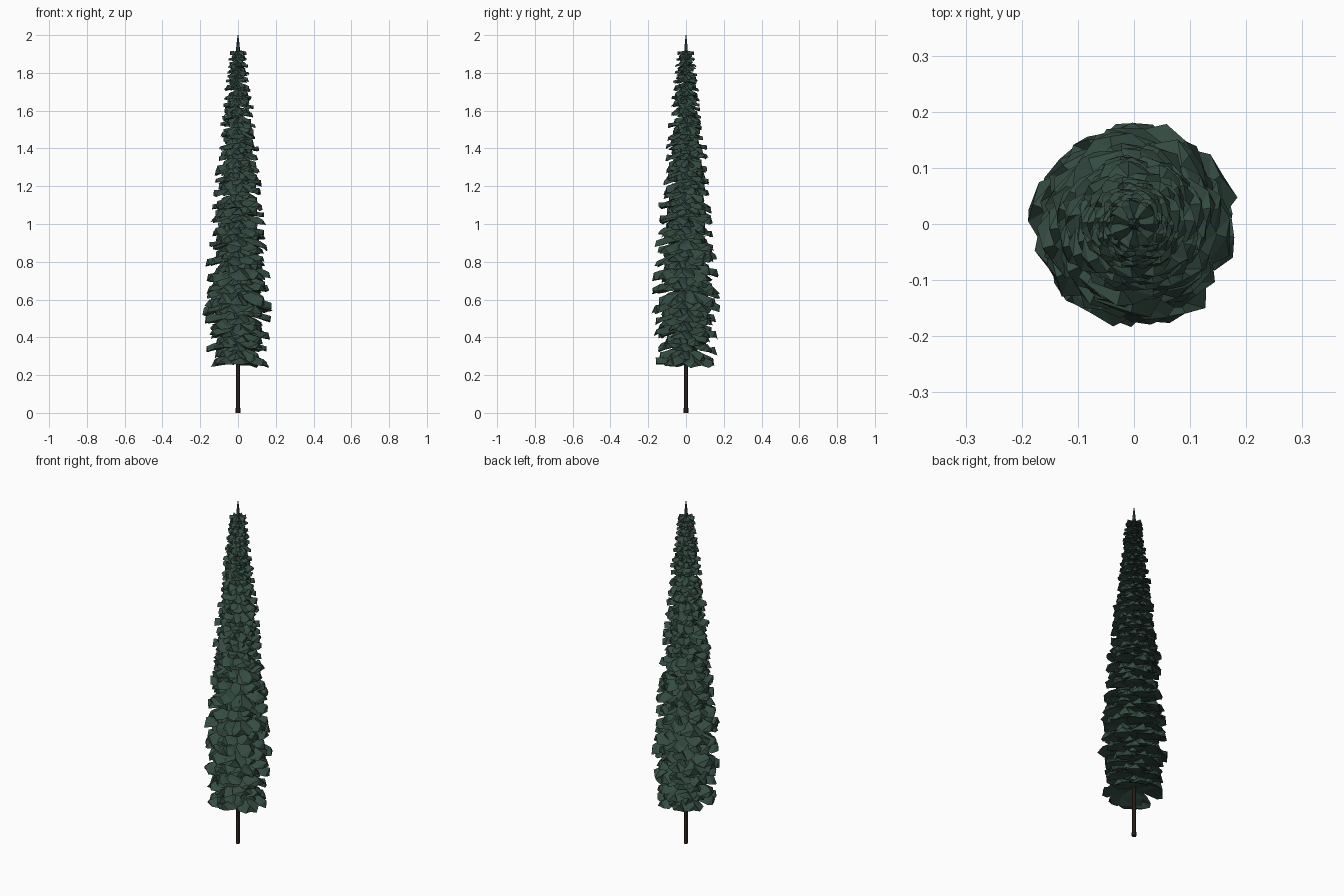
import bpy, bmesh, math, random
from mathutils import Vector

if "Cube" in bpy.data.objects:
    bpy.data.objects.remove(bpy.data.objects["Cube"])

random.seed(11)


def material(name, rgb):
    m = bpy.data.materials.new(name)
    m.diffuse_color = (*rgb, 1)
    m.use_nodes = True
    m.node_tree.nodes["Principled BSDF"].inputs["Base Color"].default_value = m.diffuse_color
    return m


needle_green = material("needle green", (0.034, 0.070, 0.053))
bark_brown = material("bark brown", (0.040, 0.022, 0.016))


def add_object(name, bm, mat):
    bmesh.ops.recalc_face_normals(bm, faces=bm.faces)
    mesh = bpy.data.meshes.new(name)
    bm.to_mesh(mesh)
    bm.free()
    mesh.materials.append(mat)
    ob = bpy.data.objects.new(name, mesh)
    bpy.context.collection.objects.link(ob)
    return ob


def lathe(name, profile, sides, mat):
    """Closed faceted spindle from (radius, height) pairs."""
    bm = bmesh.new()
    rings = [[bm.verts.new((r * math.cos(k * math.tau / sides),
                            r * math.sin(k * math.tau / sides), z))
              for k in range(sides)] for r, z in profile]
    for a, b in zip(rings, rings[1:]):
        for k in range(sides):
            j = (k + 1) % sides
            bm.faces.new((a[k], a[j], b[j], b[k]))
    bm.faces.new(rings[0])
    bm.faces.new(rings[-1])
    return add_object(name, bm, mat)


# Outer radius of the crown by height
CROWN = [(0.27, 0.170), (0.36, 0.165), (0.46, 0.178), (0.58, 0.192),
         (0.70, 0.180), (0.85, 0.165), (1.0, 0.150), (1.2, 0.140),
         (1.4, 0.116), (1.6, 0.090), (1.8, 0.064), (1.92, 0.047)]


def crown_radius(z):
    for (z0, r0), (z1, r1) in zip(CROWN, CROWN[1:]):
        if z <= z1:
            return r0 + (r1 - r0) * max(0, (z - z0) / (z1 - z0))
    return CROWN[-1][1]


# Along a frond: distance out, half width, drop (all relative to its length)
STATIONS = [(0.05, 0.12, 0.0), (0.45, 0.32, 0.12),
            (0.82, 0.38, 0.24), (1.0, 0.20, 0.30)]


def add_frond(bm, z, angle, length, droop, thick=0.2):
    """Drooping tent-shaped bough with a blunt, ragged end."""
    out = Vector((math.cos(angle), math.sin(angle), 0))
    side = Vector((-out.y, out.x, 0))
    rows = []
    for t, w, d in STATIONS:
        def point(offset, lower):
            jitter = Vector([random.uniform(-1, 1) for _ in range(3)])
            return bm.verts.new(out * t * length + side * offset * length
                                + Vector((0, 0, z - (d * droop + lower) * length))
                                + jitter * 0.045 * length)
        rows.append((point(0, 0), point(w, thick), point(0, thick * 0.9),
                     point(-w, thick)))
    for a, b in zip(rows, rows[1:]):
        for k in range(4):
            j = (k + 1) % 4
            bm.faces.new((a[k], a[j], b[j]))
            bm.faces.new((a[k], b[j], b[k]))
    for row in (rows[0], rows[-1]):
        bm.faces.new(row[:3])
        bm.faces.new((row[0], row[2], row[3]))


# Trunk and the bare leader at the top
lathe("trunk", [(0.012, 0), (0.011, 0.3), (0.007, 1.2), (0.004, 1.88)], 8, bark_brown)
lathe("leader_tip", [(0.014, 1.87), (0.010, 1.93), (0.006, 1.97), (0.002, 2.0)],
      6, needle_green)

# Uneven whorls of broad boughs, each followed by shorter boughs filling the gap
bm = bmesh.new()
z, turn = 0.325, 0.3
while z < 1.90:
    radius = crown_radius(z - 0.06 * (z < 1))
    step = 0.030 + 0.34 * (radius - 0.04)
    count = 8
    for k in range(count):
        a = turn + k * math.tau / count
        lift = random.uniform(-0.25, 0.25) * step if 0.33 < z < 1.87 else 0
        reach = radius * random.uniform(0.84, 1.0)
        add_frond(bm, z + lift, a + random.uniform(-0.2, 0.2), reach,
                  random.uniform(0.7, 1.1))
        # Filler boughs, half a step up
        if z + 0.5 * step < 1.91:
            add_frond(bm, z + random.uniform(0.3, 0.6) * step,
                      a + math.pi / count + random.uniform(-0.2, 0.2),
                      radius * random.uniform(0.62, 0.80),
                      random.uniform(0.7, 1.2), 0.32)
    turn += 0.47
    z += step
# Closing whorl at the top
for k in range(7):
    add_frond(bm, 1.918, k * math.tau / 7, 0.044, 0.4, 0.4)
add_object("boughs", bm, needle_green)
